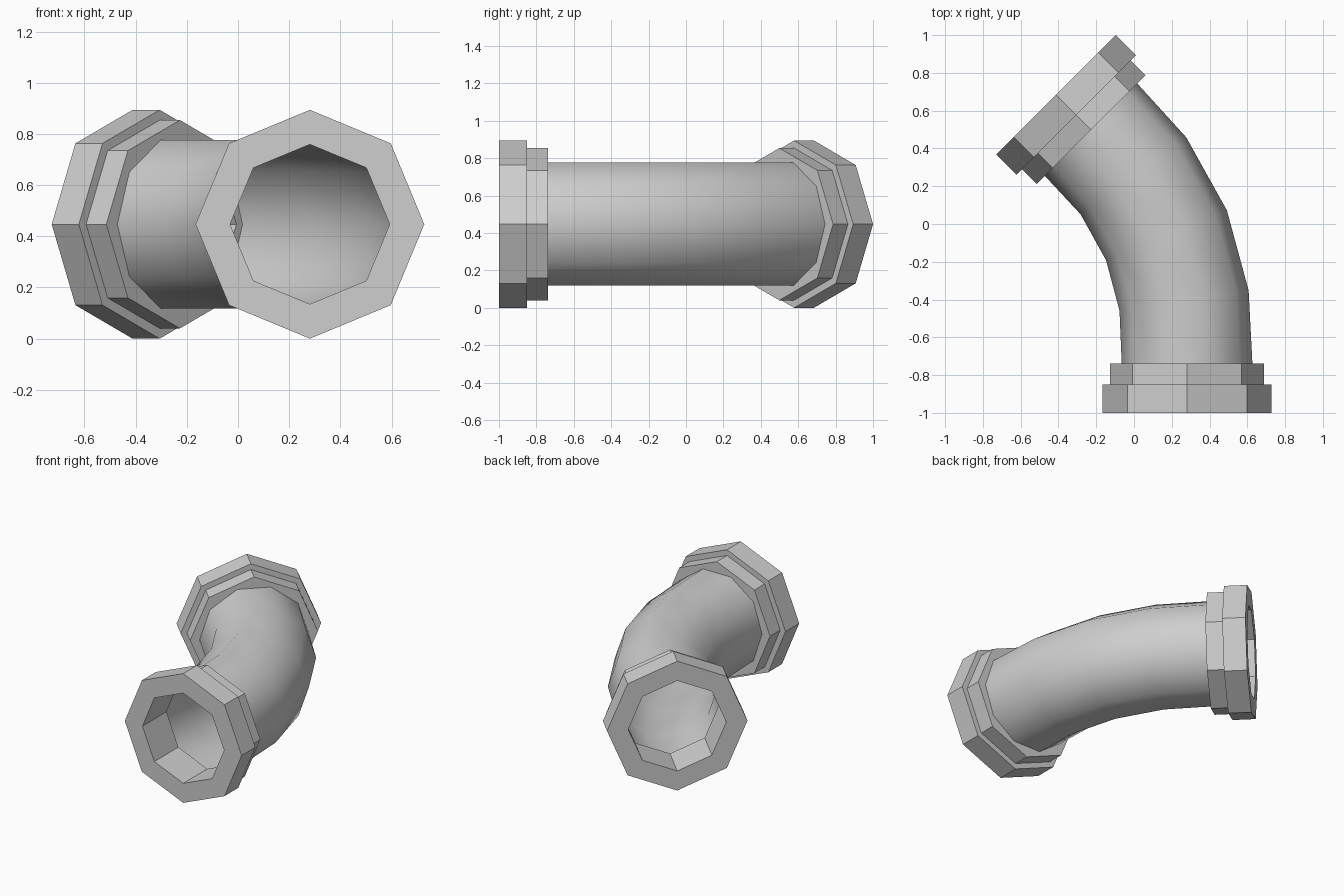
import bpy, math
from mathutils import Vector, Matrix

cube = bpy.data.objects.get("Cube")
if cube:
    bpy.data.objects.remove(cube, do_unlink=True)

grey = bpy.data.materials.new("pipe grey")
grey.use_nodes = True
colour = (0.62, 0.62, 0.62, 1)
grey.diffuse_color = colour
grey.node_tree.nodes["Principled BSDF"].inputs["Base Color"].default_value = colour

HEIGHT = 0.447      # height of the pipe's centre line


def ring(centre, turn, radius, sides):
    """Upright polygon, its axis turned from +y towards -x."""
    side = Vector((math.cos(turn), math.sin(turn), 0))
    up = Vector((0, 0, 1))
    steps = [math.tau * i / sides for i in range(sides)]
    return [centre + radius * (side * math.cos(a) + up * math.sin(a)) for a in steps]


def skin(name, rings, closed=False):
    """Join successive rings with quads."""
    n, count = len(rings[0]), len(rings)
    verts = [v for r in rings for v in r]
    faces = []
    for k in range(count if closed else count - 1):
        a, b = k * n, (k + 1) % count * n
        for i in range(n):
            j = (i + 1) % n
            faces.append((a + i, a + j, b + j, b + i))
    mesh = bpy.data.meshes.new(name)
    mesh.from_pydata(verts, [], faces)
    # rings run along the axis, so flip to face outwards
    mesh.flip_normals()
    mesh.materials.append(grey)
    obj = bpy.data.objects.new(name, mesh)
    bpy.context.collection.objects.link(obj)
    return obj


def collar(name, centre, turn, direction):
    """Stepped eight-sided collar with a bore; direction points into the pipe."""
    axis = Vector((-math.sin(turn), math.cos(turn), 0)) * direction
    profile = [(0, 0.312), (0, 0.447), (0.15, 0.447),
               (0.15, 0.407), (0.262, 0.407), (0.262, 0.312)]
    rings = [ring(centre + axis * d, turn, r, 8) for d, r in profile]
    obj = skin(name, rings, closed=True)
    if direction < 0:
        obj.data.flip_normals()
    return obj


# End collars
END = math.radians(45)
collar("front_collar", Vector((0.281, -1, HEIGHT)), 0, 1)
collar("back_collar", Vector((-0.412, 0.684, HEIGHT)), END, -1)

# Bent ten-sided pipe, its ends buried in the collars
path = [(0.281, -0.9, 0), (0.281, -0.74, 0), (0.265, -0.405, 9), (0.172, -0.06, 22.5),
        (-0.003, 0.255, 36), (-0.23, 0.502, 45), (-0.341, 0.613, 45)]
pipe = skin("bent_pipe", [ring(Vector((x, y, HEIGHT)), math.radians(t), 0.346, 10)
                          for x, y, t in path])
for face in pipe.data.polygons:
    face.use_smooth = True
